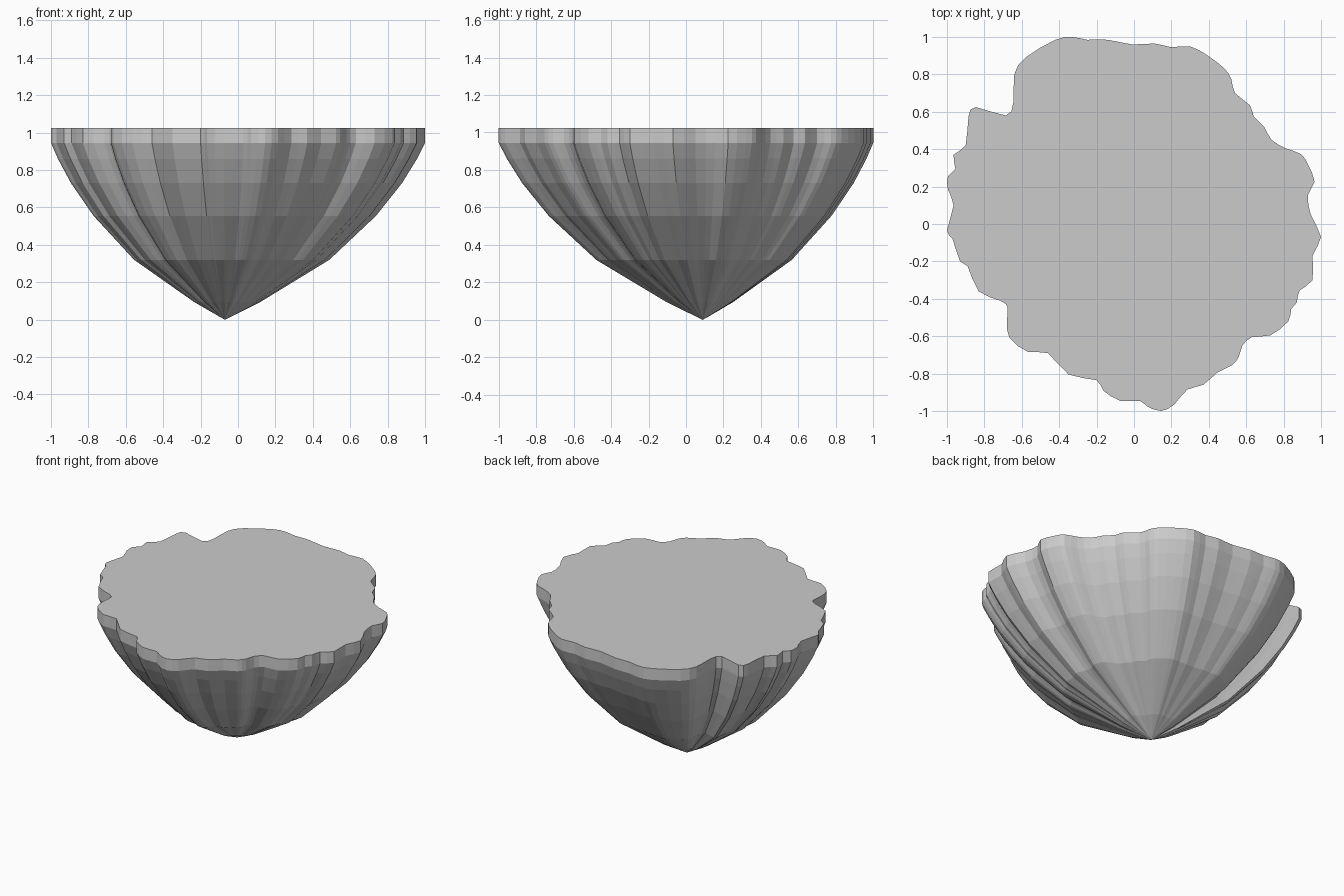
import bpy
import bmesh
from mathutils import Vector

APEX = Vector((-0.07, 0.09))

# ragged outline of the flat top, clockwise from the back
RIM = [
    (-.33, 1), (-.25, .985), (-.14, .985), (-.01, .96), (.11, .965), (.2, .945),
    (.3, .95), (.395, .9), (.485, .83), (.52, .775), (.54, .7), (.62, .635),
    (.64, .575), (.695, .52), (.735, .45), (.81, .405), (.89, .375), (.93, .32),
    (.965, .225), (.93, .155), (.945, .05), (1, -.07), (.955, -.17), (.955, -.3),
    (.885, -.355), (.87, -.42), (.84, -.455), (.825, -.52), (.73, -.595), (.63, -.605),
    (.58, -.65), (.56, -.71), (.525, -.755), (.445, -.795), (.37, -.86), (.285, -.885),
    (.215, -.965), (.145, -1), (.07, -.975), (.03, -.945), (-.075, -.945),
    (-.165, -.89), (-.2, -.835), (-.35, -.805), (-.46, -.69), (-.565, -.685),
    (-.665, -.61), (-.68, -.52), (-.675, -.445), (-.715, -.41), (-.83, -.36),
    (-.89, -.225), (-.93, -.2), (-.97, -.08), (-1, -.035), (-.965, .1), (-.995, .185),
    (-.995, .255), (-.955, .295), (-.965, .37), (-.9, .42), (-.885, .575),
    (-.845, .625), (-.685, .58), (-.645, .65), (-.64, .8), (-.58, .89), (-.42, .985),
]

# (scale about the apex, height) from rim down to the tip
PROFILE = [(1, 1.025), (1, .945), (.96, .86), (.885, .73), (.755, .555),
           (.522, .32), (.178, .095), (.035, .018)]


def rounded(points):
    """Insert one smooth midpoint between each pair of outline points."""
    pts = [Vector(p) for p in points]
    n = len(pts)
    out = []
    for i in range(n):
        a, b, c, d = pts[i - 1], pts[i], pts[(i + 1) % n], pts[(i + 2) % n]
        out += [b, (b + c) * 0.5625 - (a + d) * 0.0625]
    return out


# floating rock: outline shrunk ring by ring toward the tip
outline = rounded(RIM)
n = len(outline)
bm = bmesh.new()
rings = []
for scale, z in PROFILE:
    ring = []
    for p in outline:
        q = APEX + (p - APEX) * scale
        ring.append(bm.verts.new((q.x, q.y, z)))
    rings.append(ring)
tip = bm.verts.new((APEX.x, APEX.y, 0))

bm.faces.new(rings[0])
for upper, lower in zip(rings, rings[1:]):
    for i in range(n):
        j = (i + 1) % n
        bm.faces.new((upper[i], upper[j], lower[j], lower[i]))
for i in range(n):
    bm.faces.new((rings[-1][i], rings[-1][(i + 1) % n], tip))
bmesh.ops.recalc_face_normals(bm, faces=bm.faces)

mesh = bpy.data.meshes.new("floating_rock")
bm.to_mesh(mesh)
bm.free()
bpy.context.collection.objects.link(bpy.data.objects.new("floating_rock", mesh))
